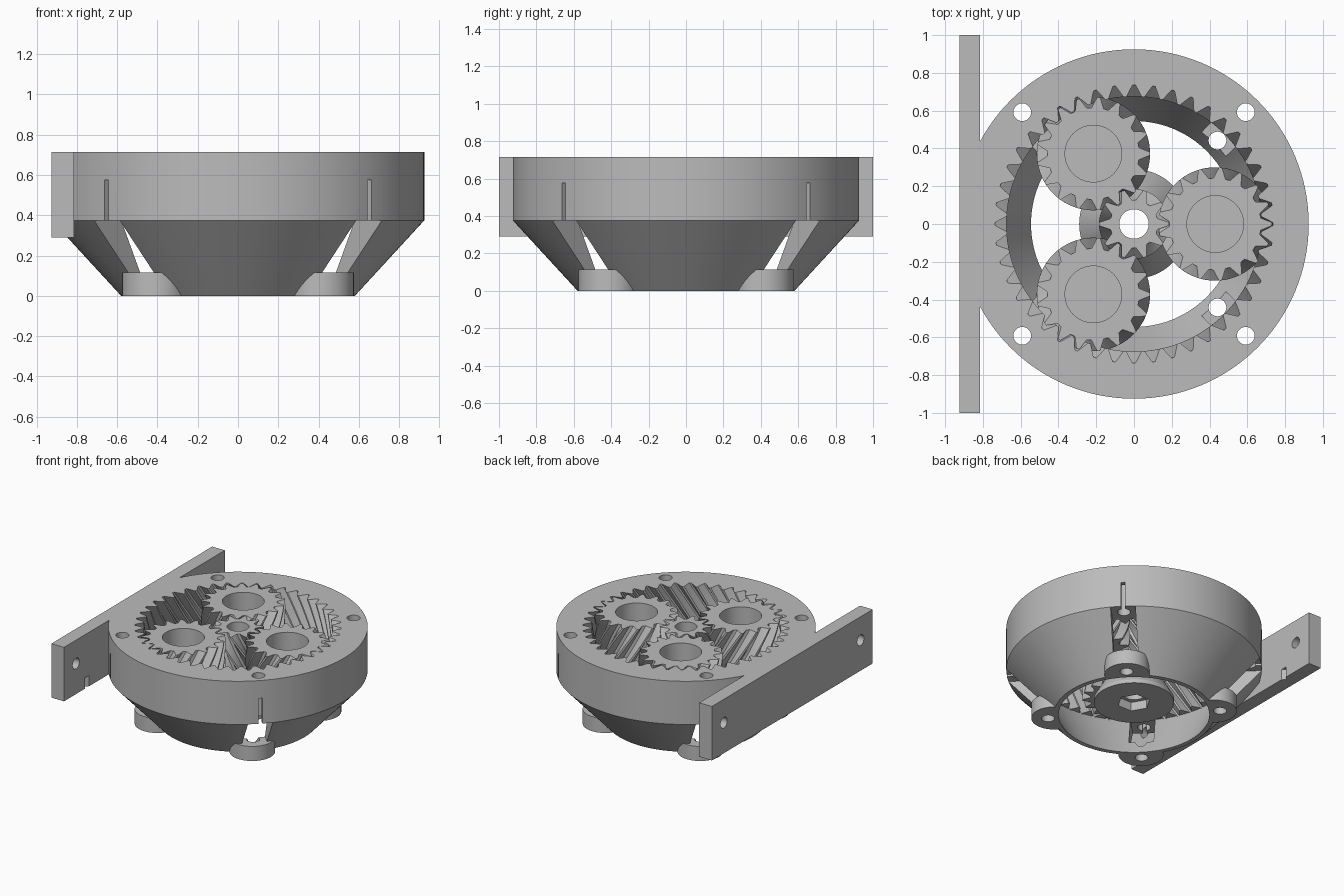
import bpy, bmesh, math
from mathutils import Matrix, Vector

if "Cube" in bpy.data.objects:
    bpy.data.objects.remove(bpy.data.objects["Cube"])

TOP, MID = 0.715, 0.375      # top face and underside of the gear section
grey = bpy.data.materials.new("grey_plastic")
grey.diffuse_color = (0.5, 0.5, 0.5, 1)
grey.use_nodes = True
grey.node_tree.nodes["Principled BSDF"].inputs["Base Color"].default_value = grey.diffuse_color


def finish(name, bm):
    bmesh.ops.recalc_face_normals(bm, faces=bm.faces)
    me = bpy.data.meshes.new(name)
    bm.to_mesh(me)
    bm.free()
    me.materials.append(grey)
    ob = bpy.data.objects.new(name, me)
    bpy.context.collection.objects.link(ob)
    return ob


def stack(name, rings):
    """Solid from a list of equal-length closed loops, capped at both ends."""
    bm = bmesh.new()
    loops = [[bm.verts.new(p) for p in r] for r in rings]
    n = len(loops[0])
    for a, b in zip(loops, loops[1:]):
        for i in range(n):
            j = (i + 1) % n
            bm.faces.new((a[i], a[j], b[j], b[i]))
    bm.faces.new(loops[0][::-1])
    bm.faces.new(loops[-1])
    return finish(name, bm)


def lathe(name, profile, x=0, y=0, n=128):
    return stack(name, [[(x + r * math.cos(math.tau * i / n), y + r * math.sin(math.tau * i / n), z)
                         for i in range(n)] for r, z in profile])


def box(name, lo, hi, turn=0):
    bm = bmesh.new()
    bmesh.ops.create_cube(bm, size=1)
    lo, hi = Vector(lo), Vector(hi)
    bmesh.ops.scale(bm, vec=hi - lo, verts=bm.verts)
    bmesh.ops.translate(bm, vec=(lo + hi) / 2, verts=bm.verts)
    bmesh.ops.transform(bm, matrix=Matrix.Rotation(turn, 4, 'Z'), verts=bm.verts)
    return finish(name, bm)


def gear(name, teeth, root, tip, z0, z1, lead, x=0, y=0, phase=0, fr=0.36, ft=0.07, steps=8):
    """Helical gear; lead is the twist in radians per unit height, zero at TOP."""
    shape = [(-fr, root), (-ft, tip), (ft, tip), (fr, root)]
    rings = []
    for s in range(steps + 1):
        z = z0 + (z1 - z0) * s / steps
        turn = phase + lead * (z - TOP)
        ring = []
        for t in range(teeth):
            for f, r in shape:
                a = math.tau * (t + f) / teeth + turn
                ring.append((x + r * math.cos(a), y + r * math.sin(a), z))
        rings.append(ring)
    ob = stack(name, rings)
    bm = bmesh.new()
    bm.from_mesh(ob.data)
    bmesh.ops.triangulate(bm, faces=[f for f in bm.faces if len(f.verts) == 4])
    bm.to_mesh(ob.data)
    bm.free()
    return ob


def combine(ob, tool, op='DIFFERENCE'):
    m = ob.modifiers.new("cut", 'BOOLEAN')
    m.object, m.operation, m.solver = tool, op, 'EXACT'
    bpy.context.view_layer.objects.active = ob
    bpy.ops.object.modifier_apply(modifier=m.name)
    bpy.data.objects.remove(tool)


def smooth(ob):
    bpy.ops.object.select_all(action='DESELECT')
    ob.select_set(True)
    bpy.context.view_layer.objects.active = ob
    bpy.ops.object.shade_smooth_by_angle(angle=math.radians(15))


# Housing: drum on a tapered skirt, mounting plate and four foot lugs
housing = lathe("housing", [(0.58, 0), (0.925, MID), (0.925, TOP)])
combine(housing, box("plate", (-0.925, -1, 0.29), (-0.815, 1, TOP)), 'UNION')
corners = [math.radians(45 + 90 * k) for k in range(4)]
for a in corners:
    combine(housing, lathe("lug", [(0.163, 0), (0.163, 0.115)],
                           0.583 * math.cos(a), 0.583 * math.sin(a), 48), 'UNION')

# Tapered cavity and internal helical teeth
RING_LEAD = 0.29 / 0.34
combine(housing, lathe("cavity", [(0.535, -0.02), (0.735, MID)]))
combine(housing, gear("ring_teeth", 44, 0.675, 0.737, MID - 0.01, TOP + 0.02, RING_LEAD, fr=0.42))

# Screw channels, thin slits and screw holes at each corner
for a in corners:
    c, s = math.cos(a), math.sin(a)
    combine(housing, box("channel", (0.45, -0.09, 0.115), (1.1, 0.09, MID), a))
    combine(housing, box("slit", (0.837, -0.014, MID - 0.02), (1.1, 0.014, 0.575), a))
    combine(housing, lathe("screw_hole", [(0.047, MID - 0.03), (0.047, 0.8)], 0.837 * c, 0.837 * s, 32))
    combine(housing, lathe("lug_hole", [(0.047, -0.1), (0.047, 0.15)], 0.625 * c, 0.625 * s, 32))

# Cross holes in the mounting plate
for y in (-0.85, 0.85):
    hole = lathe("plate_hole", [(0.042, -0.2), (0.042, 0.2)], n=32)
    hole.data.transform(Matrix.Translation((-0.87, y, 0.53)) @ Matrix.Rotation(math.pi / 2, 4, 'Y'))
    combine(housing, hole)
smooth(housing)

# Three planet gears with blind bores
for k in range(3):
    a = math.tau * k / 3
    x, y = 0.43 * math.cos(a), 0.43 * math.sin(a)
    planet = gear("planet_gear_%d" % (k + 1), 17, 0.243, 0.3, MID, TOP, RING_LEAD * 44 / 17,
                  x, y, a - 44 * a / 17)
    combine(planet, lathe("bore", [(0.15, MID + 0.06), (0.15, TOP + 0.1)], x, y, 64))
    smooth(planet)

# Sun gear on a flared base with a through bore and nut recess
sun = gear("sun_gear", 10, 0.127, 0.185, MID - 0.02, TOP, -RING_LEAD * 44 / 10, steps=14)
combine(sun, lathe("flare", [(0.29, 0.1), (0.29, 0.13), (0.15, MID)]), 'UNION')
combine(sun, lathe("sun_bore", [(0.078, 0), (0.078, 0.8)], n=48))
combine(sun, lathe("nut_recess", [(0.12, 0), (0.12, 0.17)], n=6))
smooth(sun)
